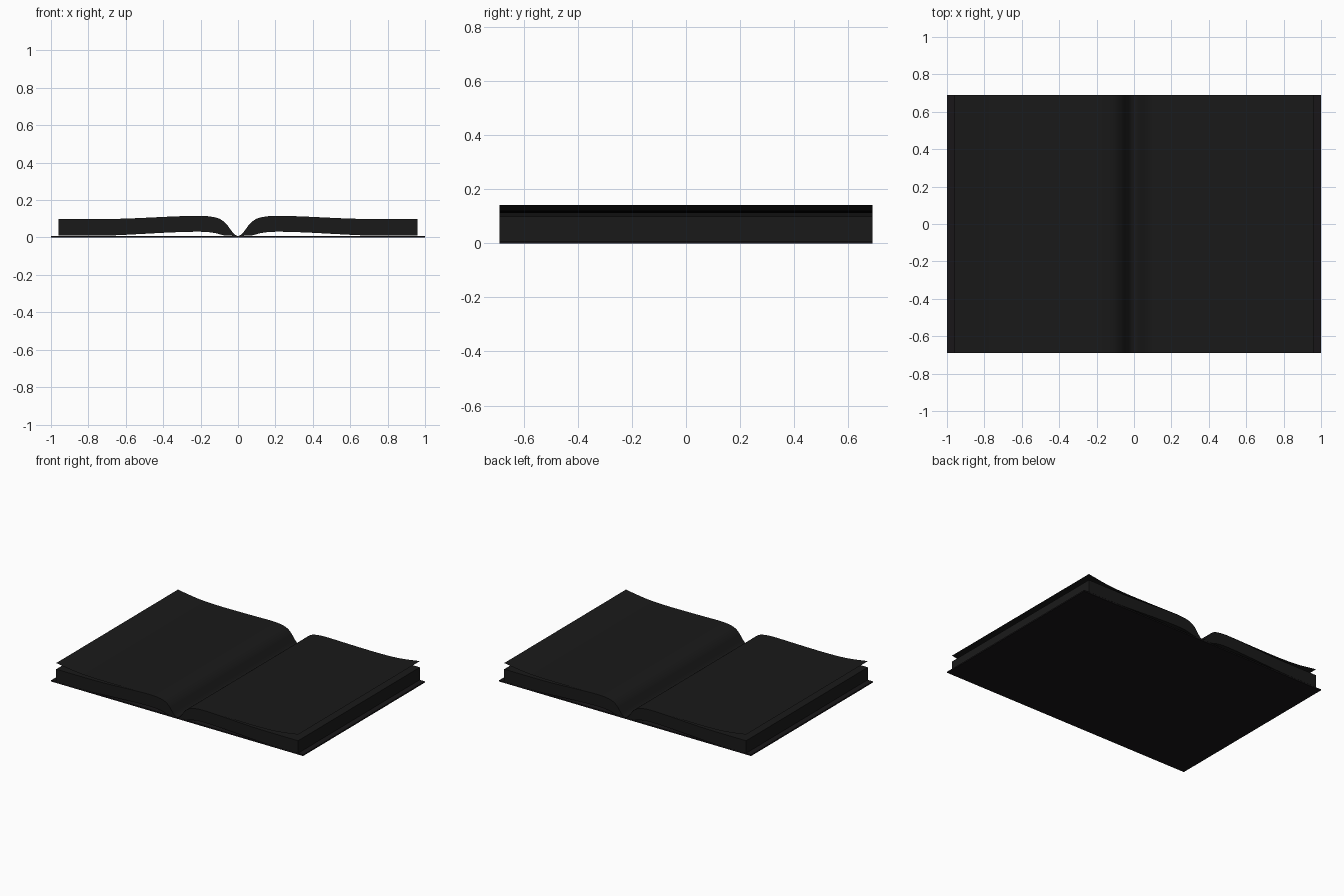
import bpy, bmesh
from mathutils import Vector

if "Cube" in bpy.data.objects:
    bpy.data.objects.remove(bpy.data.objects["Cube"])

HALF_Y = 0.69


def material(name, rgb):
    m = bpy.data.materials.new(name)
    m.diffuse_color = (*rgb, 1)
    m.use_nodes = True
    m.node_tree.nodes["Principled BSDF"].inputs["Base Color"].default_value = m.diffuse_color
    return m


PAPER = material("dark_paper", (0.01, 0.01, 0.01))
COVER = material("dark_cover", (0.009, 0.008, 0.009))


def smooth_path(pts, steps=5):
    """Catmull-Rom curve through (x, z) points."""
    p = [Vector(q) for q in pts]
    p = [2 * p[0] - p[1]] + p + [2 * p[-1] - p[-2]]
    out = []
    for i in range(1, len(p) - 2):
        a, b, c, d = p[i - 1:i + 3]
        for k in range(steps):
            t = k / steps
            out.append(0.5 * (2 * b + (c - a) * t + (2 * a - 5 * b + 4 * c - d) * t * t
                              + (3 * b - a - 3 * c + d) * t ** 3))
    return out + [p[-2]]


def extrude_profile(name, path, closed, side, mat, half_y=HALF_Y):
    """Sweep an (x, z) profile along y; side = -1 mirrors it to the left."""
    bm = bmesh.new()
    rows = [[bm.verts.new((side * q.x, y, q.y)) for q in path] for y in (-half_y, half_y)]
    n = len(path)
    for i in range(n if closed else n - 1):
        j = (i + 1) % n
        quad = [rows[0][i], rows[0][j], rows[1][j], rows[1][i]]
        bm.faces.new(quad if closed or side > 0 else quad[::-1])
    if closed:
        bm.faces.new(rows[0])
        bm.faces.new(rows[1][::-1])
        bmesh.ops.recalc_face_normals(bm, faces=bm.faces)
    me = bpy.data.meshes.new(name)
    bm.to_mesh(me)
    bm.free()
    ob = bpy.data.objects.new(name, me)
    bpy.context.collection.objects.link(ob)
    me.materials.append(mat)
    bpy.ops.object.select_all(action='DESELECT')
    ob.select_set(True)
    bpy.context.view_layer.objects.active = ob
    bpy.ops.object.shade_smooth_by_angle(angle=0.6)
    return ob


# Flat cover board
cover = [Vector(q) for q in ((-1, 0), (1, 0), (1, 0.009), (-1, 0.009))]
extrude_profile("cover", cover, True, 1, COVER)

# Page profiles, from the gutter to the outer edge
gutter = [(0.003, 0.008), (0.02, 0.018), (0.04, 0.042), (0.065, 0.075),
          (0.1, 0.1), (0.15, 0.112), (0.22, 0.116)]
top = smooth_path(gutter + [(0.35, 0.112), (0.5, 0.105), (0.63, 0.1), (0.8, 0.099), (0.96, 0.099)])
bottom = smooth_path([(0.96, 0.0095), (0.7, 0.0105), (0.55, 0.017), (0.4, 0.025),
                      (0.27, 0.03), (0.18, 0.03), (0.12, 0.023), (0.075, 0.011), (0.04, 0.0095)])
loose = smooth_path([(x, z + 0.002) for x, z in gutter]
                    + [(0.35, 0.116), (0.5, 0.114), (0.65, 0.114), (0.8, 0.121), (0.96, 0.143)])

for side, label in ((-1, "left"), (1, "right")):
    # Page block, and the loose top page curling up at the outer edge
    extrude_profile(label + "_page_block", top + bottom, True, side, PAPER)
    extrude_profile(label + "_loose_page", loose, False, side, PAPER)
